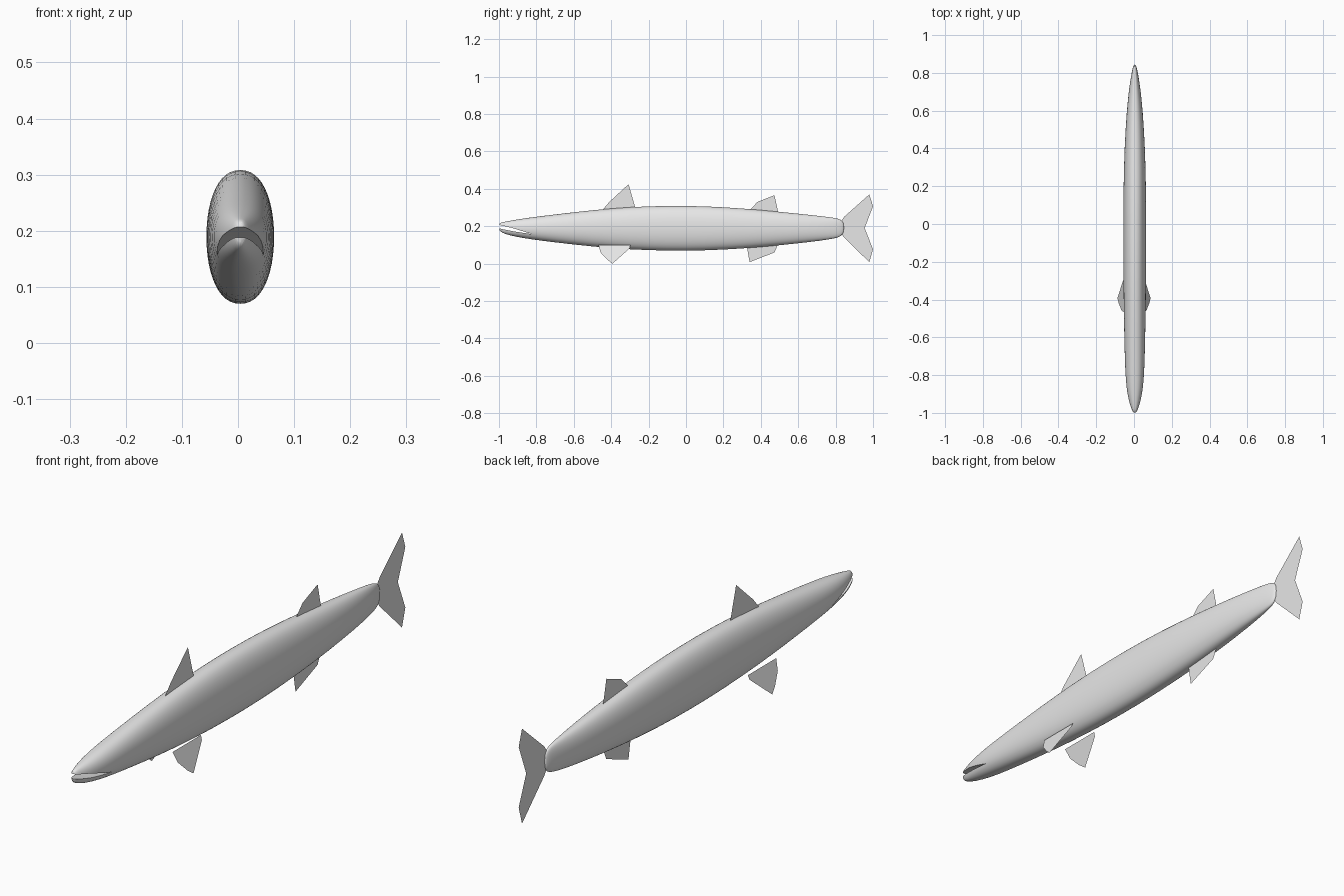
import bpy, bmesh, math

cube = bpy.data.objects.get("Cube")
if cube:
    bpy.data.objects.remove(cube, do_unlink=True)

AXIS = 0.004  # the body sits slightly off the centre line

grey = bpy.data.materials.new("fish grey")
grey.use_nodes = True
colour = (0.8, 0.8, 0.8, 1)
grey.diffuse_color = colour
grey.node_tree.nodes["Principled BSDF"].inputs["Base Color"].default_value = colour


def make_object(name, bm):
    mesh = bpy.data.meshes.new(name)
    bm.to_mesh(mesh)
    bm.free()
    mesh.materials.append(grey)
    obj = bpy.data.objects.new(name, mesh)
    bpy.context.collection.objects.link(obj)
    return obj


def signed_power(value, power):
    return math.copysign(abs(value) ** power, value)


def loft(name, stations, sides=24):
    """Skin rounded rings through (y, top, bottom, half width) stations."""
    bm = bmesh.new()
    rings = []
    for y, top, bottom, half in stations:
        ring = []
        for i in range(sides):
            a = math.tau * i / sides
            x = AXIS + half * signed_power(math.cos(a), 0.88)
            z = (top + bottom) / 2 + (top - bottom) / 2 * signed_power(math.sin(a), 0.95)
            ring.append(bm.verts.new((x, y, z)))
        rings.append(ring)
    for a, b in zip(rings, rings[1:]):
        for i in range(sides):
            j = (i + 1) % sides
            bm.faces.new((a[i], a[j], b[j], b[i]))
    bm.faces.new(rings[0])
    bm.faces.new(rings[-1])
    bmesh.ops.recalc_face_normals(bm, faces=bm.faces)
    return make_object(name, bm)


def flat_fin(name, outline, place):
    """Single flat face from a (y, z) outline."""
    bm = bmesh.new()
    bm.faces.new([bm.verts.new(place(y, z)) for y, z in outline])
    return make_object(name, bm)


# Body
body = loft("body", [
    (-1.0, 0.216, 0.178, 0.008),
    (-0.985, 0.221, 0.165, 0.016),
    (-0.94, 0.230, 0.150, 0.031),
    (-0.87, 0.242, 0.136, 0.044),
    (-0.78, 0.254, 0.123, 0.051),
    (-0.60, 0.276, 0.101, 0.056),
    (-0.40, 0.297, 0.081, 0.059),
    (-0.20, 0.309, 0.070, 0.061),
    (0.0, 0.311, 0.067, 0.061),
    (0.20, 0.304, 0.073, 0.060),
    (0.40, 0.288, 0.087, 0.055),
    (0.60, 0.268, 0.108, 0.043),
    (0.72, 0.255, 0.122, 0.030),
    (0.80, 0.245, 0.135, 0.017),
    (0.83, 0.236, 0.146, 0.010),
    (0.845, 0.215, 0.170, 0.004),
])
body.modifiers.new("smooth", "SUBSURF").levels = 1

# Mouth cutter: a wedge slit that falls towards the jaw corners
bm = bmesh.new()
wedge = [(-1.03, 0.214), (-1.03, 0.195), (-0.93, 0.174), (-0.82, 0.157), (-0.93, 0.191)]
face = bm.faces.new([bm.verts.new((-0.2, y, z)) for y, z in wedge])
sweep = bmesh.ops.extrude_face_region(bm, geom=[face])
bmesh.ops.translate(bm, vec=(0.4, 0, 0),
                    verts=[v for v in sweep["geom"] if isinstance(v, bmesh.types.BMVert)])
bmesh.ops.recalc_face_normals(bm, faces=bm.faces)
cutter = make_object("mouth_cutter", bm)
cutter.hide_render = True

cut = body.modifiers.new("mouth", "BOOLEAN")
cut.operation = "DIFFERENCE"
cut.solver = "EXACT"
cut.object = cutter
bpy.ops.object.select_all(action="DESELECT")
body.select_set(True)
bpy.context.view_layer.objects.active = body
for name in [m.name for m in body.modifiers]:
    bpy.ops.object.modifier_apply(modifier=name)
bpy.data.objects.remove(cutter, do_unlink=True)
bpy.ops.object.shade_smooth_by_angle(angle=math.radians(40))

# Fins on the centre line
centre_fins = {
    "front_dorsal_fin": [(-0.457, 0.275), (-0.41, 0.33), (-0.307, 0.425), (-0.27, 0.295)],
    "rear_dorsal_fin": [(0.33, 0.275), (0.382, 0.33), (0.473, 0.366), (0.495, 0.265)],
    "anal_fin": [(0.324, 0.1), (0.34, 0.008), (0.473, 0.06), (0.495, 0.11)],
    "tail_fin": [(0.825, 0.22), (0.845, 0.25), (0.98, 0.37), (1.0, 0.307), (0.955, 0.19),
                 (1.0, 0.077), (0.98, 0.008), (0.845, 0.14), (0.825, 0.17)],
}
for name, outline in centre_fins.items():
    flat_fin(name, outline, lambda y, z: (AXIS, y, z))

# Paired fins splaying out from the belly
pectoral = [(-0.468, 0.1), (-0.457, 0.06), (-0.42, 0.02), (-0.393, 0.0),
            (-0.366, 0.024), (-0.3, 0.083), (-0.297, 0.1)]
for side, sign in (("left", 1), ("right", -1)):
    flat_fin(side + "_pectoral_fin", pectoral,
             lambda y, z: (sign * (0.052 + 0.36 * (0.1 - z)), y, z))
